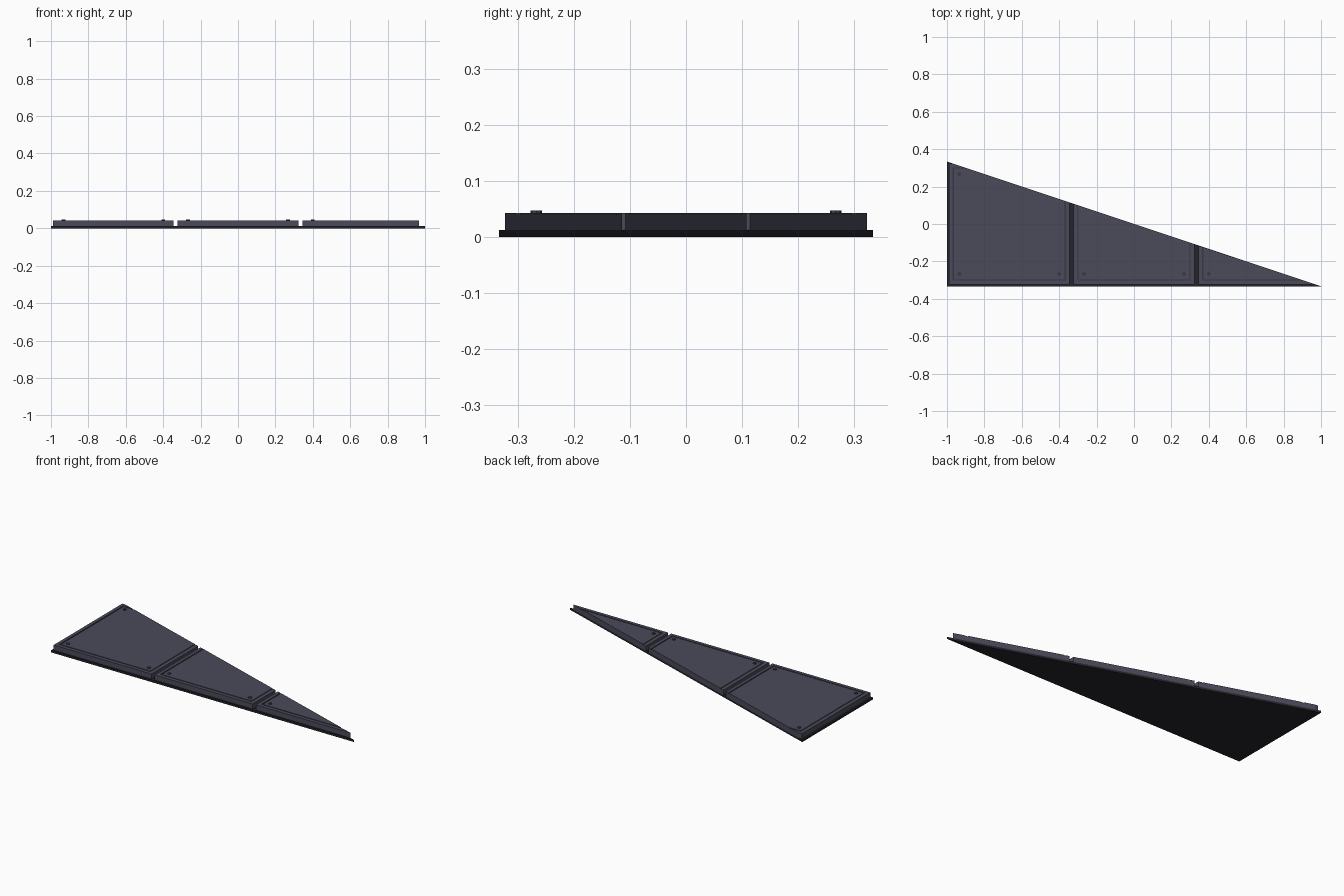
import bpy, bmesh, math

if "Cube" in bpy.data.objects:
    bpy.data.objects.remove(bpy.data.objects["Cube"])

CELL = 2 / 3


def material(name, rgb):
    m = bpy.data.materials.new(name)
    m.diffuse_color = (*rgb, 1)
    m.use_nodes = True
    m.node_tree.nodes["Principled BSDF"].inputs["Base Color"].default_value = m.diffuse_color
    return m


PANEL = material("panel_grey", (0.07, 0.07, 0.105))
BASE = material("base_dark", (0.018, 0.018, 0.025))
TRIM = material("trim_dark", (0.04, 0.04, 0.06))


def clip(pts):
    """Keep the part of a polygon below the sloping edge y = -x/3."""
    d = lambda p: p[0] / 3 + p[1]
    out = []
    for a, b in zip(pts, pts[1:] + pts[:1]):
        if d(a) <= 1e-9:
            out.append(a)
        if (d(a) < -1e-9 and d(b) > 1e-9) or (d(a) > 1e-9 and d(b) < -1e-9):
            t = d(a) / (d(a) - d(b))
            out.append((a[0] + t * (b[0] - a[0]), a[1] + t * (b[1] - a[1])))
    return out


def rect(x0, x1, y0, y1):
    return clip([(x0, y0), (x1, y0), (x1, y1), (x0, y1)])


def prism(name, pts, z0, z1, mat):
    bm = bmesh.new()
    face = bm.faces.new([bm.verts.new((x, y, z0)) for x, y in pts])
    ext = bmesh.ops.extrude_face_region(bm, geom=[face])
    top = [v for v in ext["geom"] if isinstance(v, bmesh.types.BMVert)]
    bmesh.ops.translate(bm, vec=(0, 0, z1 - z0), verts=top)
    bmesh.ops.recalc_face_normals(bm, faces=bm.faces)
    me = bpy.data.meshes.new(name)
    bm.to_mesh(me)
    bm.free()
    me.materials.append(mat)
    ob = bpy.data.objects.new(name, me)
    bpy.context.collection.objects.link(ob)
    return ob


# Wedge-shaped backing plate
prism("base_plate", [(-1, -1 / 3), (1, -1 / 3), (-1, 1 / 3)], 0, 0.012, BASE)

for i, cx in enumerate((-CELL, 0, CELL), 1):
    # Square tile cut by the slope, with a recessed seam around the inner plate
    h, g, p = 0.323, 0.303, 0.296
    prism(f"tile_{i}", rect(cx - h, cx + h, -h, h), 0.012, 0.039, PANEL)
    prism(f"seam_{i}", rect(cx - g, cx + g, -g, g), 0.039, 0.0395, TRIM)
    prism(f"inner_plate_{i}", rect(cx - p, cx + p, -p, p), 0.0395, 0.043, PANEL)
    # Raised rim strips outside the seam
    for side, r in (("left", (cx - h, cx - g, -h, h)),
                    ("right", (cx + g, cx + h, -h, h)),
                    ("front", (cx - g, cx + g, -h, -g)),
                    ("back", (cx - g, cx + g, g, h))):
        pts = rect(*r)
        if len(pts) > 2:
            prism(f"rim_{side}_{i}", pts, 0.039, 0.0425, PANEL)
    # Corner bolts wherever the corner survives the cut
    for sx in (-1, 1):
        for sy in (-1, 1):
            bx, by = cx + sx * 0.267, sy * 0.267
            if bx / 3 + by < -0.005:
                ring = [(bx + 0.0105 * math.cos(k * math.pi / 4),
                         by + 0.0105 * math.sin(k * math.pi / 4)) for k in range(8)]
                prism(f"bolt_{i}_{sx}_{sy}", ring, 0.042, 0.047, TRIM)
